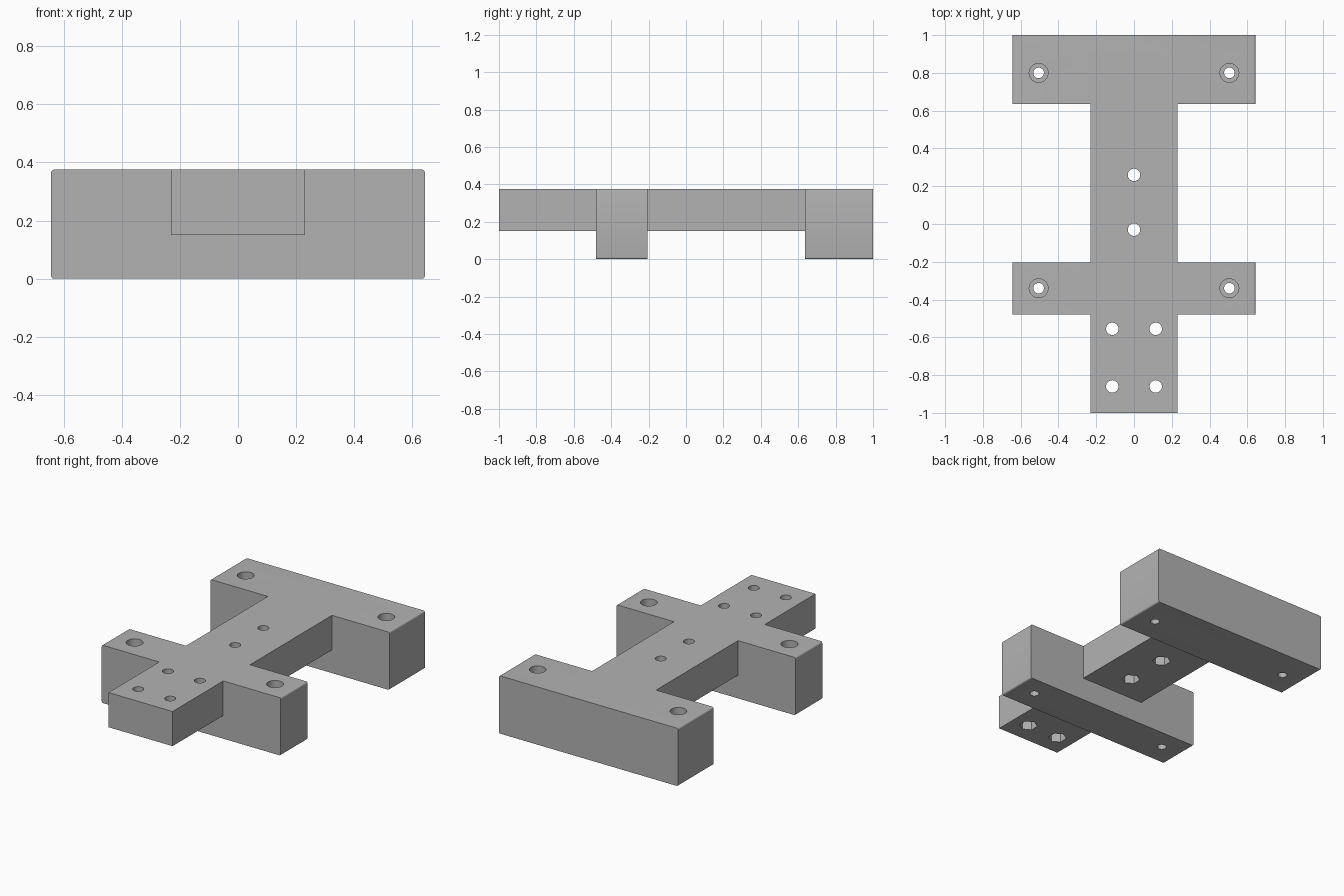
import bpy, bmesh
from mathutils import Matrix, Vector

old = bpy.data.objects.get("Cube")
if old:
    bpy.data.objects.remove(old)

TOP, UNDER = 0.375, 0.15

grey = bpy.data.materials.new("plain grey")
grey.use_nodes = True
colour = (0.45, 0.45, 0.45, 1)
grey.diffuse_color = colour
grey.node_tree.nodes["Principled BSDF"].inputs["Base Color"].default_value = colour


def finish(bm, name):
    bmesh.ops.recalc_face_normals(bm, faces=bm.faces)
    mesh = bpy.data.meshes.new(name)
    bm.to_mesh(mesh)
    bm.free()
    mesh.materials.append(grey)
    obj = bpy.data.objects.new(name, mesh)
    bpy.context.collection.objects.link(obj)
    return obj


def block(name, half_width, y0, y1, z0, z1, rounding=0):
    bm = bmesh.new()
    bmesh.ops.create_cube(bm, size=1)
    for v in bm.verts:
        v.co = Vector((v.co.x * 2 * half_width,
                       (y0 + y1) / 2 + v.co.y * (y1 - y0),
                       (z0 + z1) / 2 + v.co.z * (z1 - z0)))
    if rounding:
        # Round only the long corners that run front to back
        edges = [e for e in bm.edges
                 if abs(e.verts[0].co.y - e.verts[1].co.y) > 0.01]
        bmesh.ops.bevel(bm, geom=edges, offset=rounding, segments=4,
                        profile=0.5, affect='EDGES')
    return finish(bm, name)


def drill(name, points, radius, z0, z1, sides=32):
    bm = bmesh.new()
    for x, y in points:
        bmesh.ops.create_cone(bm, cap_ends=True, segments=sides,
                              radius1=radius, radius2=radius, depth=z1 - z0,
                              matrix=Matrix.Translation((x, y, (z0 + z1) / 2)))
    obj = finish(bm, name)
    obj.hide_render = True
    return obj


# Spine with two cross bars
body = block("mounting_bracket", 0.23, -1, 0.9, UNDER, TOP)
bars = [block("rear_bar", 0.643, 0.635, 1, 0, TOP, 0.01),
        block("front_bar", 0.643, -0.48, -0.205, 0, TOP, 0.01)]

# Counterbored screw holes in the bars, bolt holes with nut pockets in the spine
bar_holes = [(x, y) for x in (-0.505, 0.505) for y in (-0.34, 0.8)]
bolt_holes = [(0, 0.26), (0, -0.03)]
bolt_holes += [(x, y) for x in (-0.115, 0.115) for y in (-0.555, -0.86)]
cutters = [drill("screw_holes", bar_holes, 0.028, -0.1, 0.5),
           drill("screw_counterbores", bar_holes, 0.05, 0.12, 0.5),
           drill("bolt_holes", bolt_holes, 0.033, 0, 0.5),
           drill("nut_pockets", bolt_holes, 0.055, 0.05, UNDER + 0.09, 6)]

for operation, parts in (('UNION', bars), ('DIFFERENCE', cutters)):
    for part in parts:
        mod = body.modifiers.new(part.name, 'BOOLEAN')
        mod.operation, mod.object, mod.solver = operation, part, 'EXACT'

# Bake the cuts and discard the helpers
bpy.context.view_layer.update()
result = bpy.data.meshes.new_from_object(
    body.evaluated_get(bpy.context.evaluated_depsgraph_get()))
body.modifiers.clear()
body.data = result
for part in bars + cutters:
    bpy.data.objects.remove(part)

# Smooth hole walls with sharp rims
bpy.ops.object.select_all(action='DESELECT')
body.select_set(True)
bpy.context.view_layer.objects.active = body
bpy.ops.object.shade_smooth_by_angle(angle=0.52)
